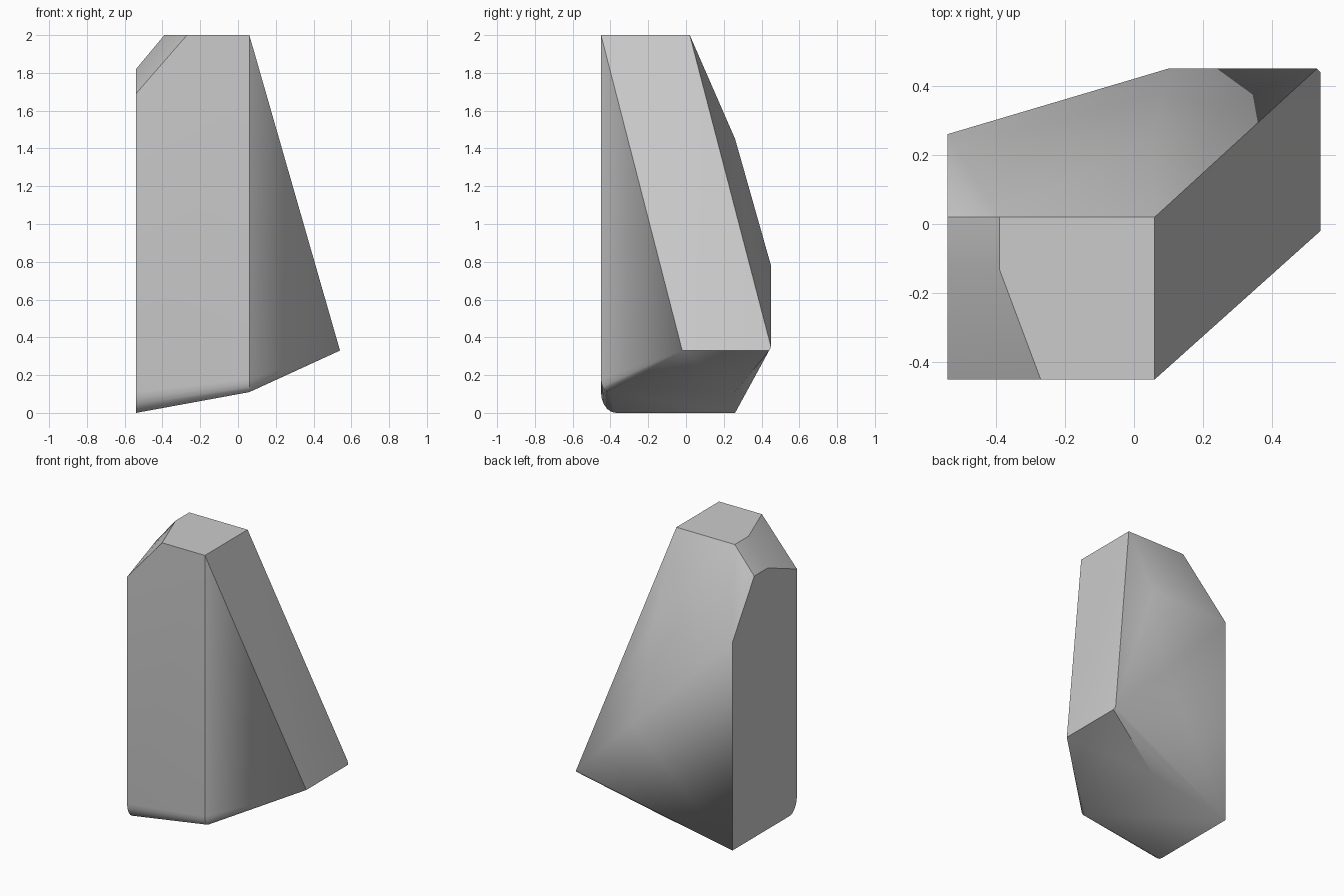
import bpy, bmesh
from math import sin, cos, pi, radians

old = bpy.data.objects.get("Cube")
if old:
    bpy.data.objects.remove(old, do_unlink=True)

stone = bpy.data.materials.new("stone_grey")
stone.use_nodes = True
grey = (0.6, 0.6, 0.6, 1)
stone.diffuse_color = grey
stone.node_tree.nodes["Principled BSDF"].inputs["Base Color"].default_value = grey


def section(x, outline):
    """Outline of (y, z) points placed across the block at x."""
    return [(x, y, z) for y, z in outline]


def rounded_toe(y, z, depth, height, steps=5):
    """Rounded front lower corner with its outer corner at (y, z)."""
    return [(y + depth * (1 - cos(a)), z + height * (1 - sin(a)))
            for a in (i * pi / 2 / steps for i in range(steps + 1))]


# Upright left side, with its clipped upper edge and rounded toe
left = section(-0.54, rounded_toe(-0.45, 0, 0.08, 0.11) +
               [(0.26, 0), (0.26, 1.45), (0.02, 1.82), (-0.13, 1.82), (-0.45, 1.69)])
# Middle ridge, where the block starts to lean outward
middle = section(0.06, rounded_toe(-0.45, 0.11, 0.04, 0.07) +
                 [(0.26, 0.11), (0.26, 1.45), (0.02, 2), (-0.45, 2)])
# Low right tip, back bulge and the chamfered end of the flat top
tip = section(0.54, [(-0.02, 0.33), (0.44, 0.33)])
bulge = [(0.1, 0.45, 0.78), (0.53, 0.45, 0.35)]
top_edge = [(-0.27, -0.45, 2), (-0.39, -0.13, 2), (-0.39, 0.02, 2)]

# Wrap one faceted skin around the sections
bm = bmesh.new()
for p in left + middle + tip + bulge + top_edge:
    bm.verts.new(p)
bmesh.ops.convex_hull(bm, input=bm.verts[:])
bmesh.ops.dissolve_limit(bm, angle_limit=radians(1.5), verts=bm.verts[:], edges=bm.edges[:])
bmesh.ops.recalc_face_normals(bm, faces=bm.faces[:])
mesh = bpy.data.meshes.new("rock_block")
bm.to_mesh(mesh)
bm.free()
mesh.materials.append(stone)

rock = bpy.data.objects.new("rock_block", mesh)
bpy.context.collection.objects.link(rock)
bpy.context.view_layer.objects.active = rock
rock.select_set(True)
bpy.ops.object.shade_smooth_by_angle(angle=radians(38))
